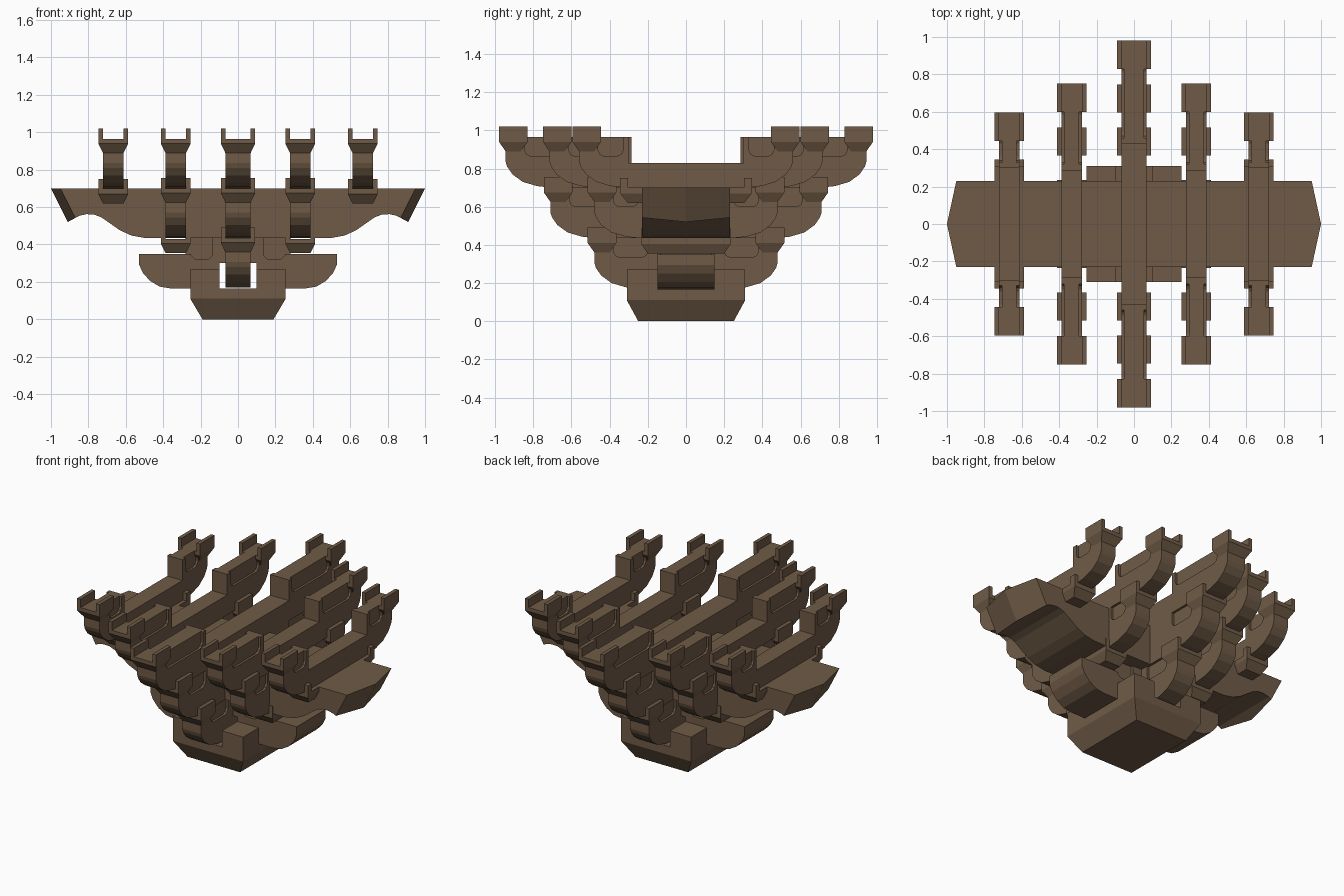
import bpy, bmesh

if "Cube" in bpy.data.objects:
    bpy.data.objects.remove(bpy.data.objects["Cube"])

wood = bpy.data.materials.new("brown wood")
wood.diffuse_color = (0.16, 0.105, 0.062, 1)
wood.use_nodes = True
wood.node_tree.nodes["Principled BSDF"].inputs["Base Color"].default_value = wood.diffuse_color


def place(axis, p, o):
    return {"x": (o, p[0], p[1]), "y": (p[0], o, p[1]), "z": (p[0], p[1], o)}[axis]


def loft(bm, axis, sections):
    """Skin matching polygons placed at offsets along an axis."""
    rings = [[bm.verts.new(place(axis, p, o)) for p in poly] for o, poly in sections]
    n = len(rings[0])
    new = [bm.faces.new(rings[0]), bm.faces.new(rings[-1])]
    for a, b in zip(rings, rings[1:]):
        new += [bm.faces.new((a[i], a[(i + 1) % n], b[(i + 1) % n], b[i])) for i in range(n)]
    bmesh.ops.recalc_face_normals(bm, faces=new)


def rect(x0, x1, y0, y1):
    return [(x0, y0), (x1, y0), (x1, y1), (x0, y1)]


def prism(bm, axis, poly, a, b):
    loft(bm, axis, [(a, poly), (b, poly)])


def box(bm, x0, x1, y0, y1, z0, z1):
    prism(bm, "z", rect(x0, x1, y0, y1), z0, z1)


def mirrored(half):
    return half + [(-x, z) for x, z in reversed(half)]


def finish(bm, name):
    me = bpy.data.meshes.new(name)
    bm.to_mesh(me)
    bm.free()
    me.materials.append(wood)
    bpy.context.collection.objects.link(bpy.data.objects.new(name, me))


def notch(n0, n1, zb, zt):
    """Rounded dip in the top edge, from outer to inner."""
    r = 0.03
    return [(n1, zt), (n1, zb + r), (n1 - .01, zb + .01), (n1 - r, zb),
            (n0 + r, zb), (n0 + .01, zb + .01), (n0, zb + r), (n0, zt)]


def arm(name, x, w, z, end, n0, step=None):
    """Bracket arm running front to back, curved under its ends."""
    top = z + .265
    n1 = end - .10
    half = [(end - .24, z), (end - .165, z + .008), (end - .09, z + .03),
            (end - .035, z + .07), (end - .008, z + .11), (end, z + .135), (end, top)]
    half += notch(n0, n1, z + .165, top)
    if step:
        half += [(step, top), (step, z + .13)]
    bm = bmesh.new()
    prism(bm, "x", mirrored(half), x - w, x + w)
    for s in (-1, 1):  # recessed panel behind the dip
        a, b = sorted((s * (n0 - .005), s * (n1 + .01)))
        box(bm, x - w + .015, x + w - .015, a, b, z + .15, top)
    finish(bm, name)


def cup(name, x, y, w, d, z, slot, taper=.035):
    """Bearing block: tapered foot and a U-shaped top open front to back."""
    bm = bmesh.new()
    loft(bm, "z", [(z, rect(x - slot, x + slot, y - d + taper, y + d - taper)),
                   (z + .05, rect(x - w, x + w, y - d, y + d))])
    u = [(x - w, z + .05), (x + w, z + .05), (x + w, z + .13), (x + slot, z + .13),
         (x + slot, z + .075), (x - slot, z + .075), (x - slot, z + .13), (x - w, z + .13)]
    prism(bm, "y", u, y - d, y + d)
    finish(bm, name)


# base block, with a slot for the lowest arms
bm = bmesh.new()
loft(bm, "z", [(0, rect(-.19, .19, -.25, .25)), (.11, rect(-.255, .255, -.31, .31))])
prism(bm, "y", [(-.255, .11), (.255, .11), (.255, .27), (.1, .27), (.1, .165),
                (-.1, .165), (-.1, .27), (-.255, .27)], -.31, .31)
finish(bm, "base_block")

# lowest sideways arm
bm = bmesh.new()
half = [(.1, .30), (.1, .165), (.36, .165), (.42, .175), (.47, .205), (.51, .25),
        (.53, .295), (.53, .35), (.25, .35), (.25, .34), (.23, .32), (.16, .32),
        (.135, .345), (.135, .435)]
prism(bm, "y", mirrored(half), -.15, .15)
box(bm, -.28, .28, -.135, .135, .31, .435)
finish(bm, "lower_side_arm")

# main sideways beam with pointed, scooped ends
body = [(.85, .553), (.81, .562), (.77, .56), (.73, .545), (.68, .51), (.63, .475),
        (.57, .448), (.5, .435)]
middle = mirrored([(1, .70), (.91, .52)] + body)
edge = mirrored([(.95, .70), (.87, .543)] + body)
bm = bmesh.new()
loft(bm, "y", [(-.23, edge), (0, middle), (.23, edge)])
finish(bm, "main_beam")

# columns of stacked arms: x, half width, cup half width, [(z, arm end, dip start, step)]
columns = [(0, .068, .092, [(.17, .48, .2, None), (.435, .71, .43, None), (.70, .945, .46, .43)])]
for s in (-1, 1):
    columns.append((s * .333, .055, .08, [(.435, .48, .25, None), (.70, .715, .32, .285)]))
    columns.append((s * .667, .055, .08, [(.70, .56, .33, .30)]))
for x, w, cw, tiers in columns:
    for z, end, n0, step in tiers:
        arm("bracket_arm", x, w, z, end, n0, step)
        for s in (-1, 1):
            cup("bearing_block", x, s * (end - .04), cw, .075, z + .19, w)

for s in (-1, 1):
    # wide blocks on the lower side arm
    cup("inner_block", s * .333, 0, .08, .235, .355, .055)
    # wide blocks straddling the main beam
    x = s * .667
    bm = bmesh.new()
    loft(bm, "z", [(.62, rect(x - .055, x + .055, -.305, .305)),
                   (.67, rect(x - .08, x + .08, -.345, .345))])
    for t in (-1, 1):
        for u in (-1, 1):
            xs = sorted((x + u * .055, x + u * .08))
            ys = sorted((t * .305, t * .345))
            box(bm, xs[0], xs[1], ys[0], ys[1], .67, .75)
    box(bm, x - .08, x + .08, -.345, .345, .67, .70)
    finish(bm, "beam_block")
